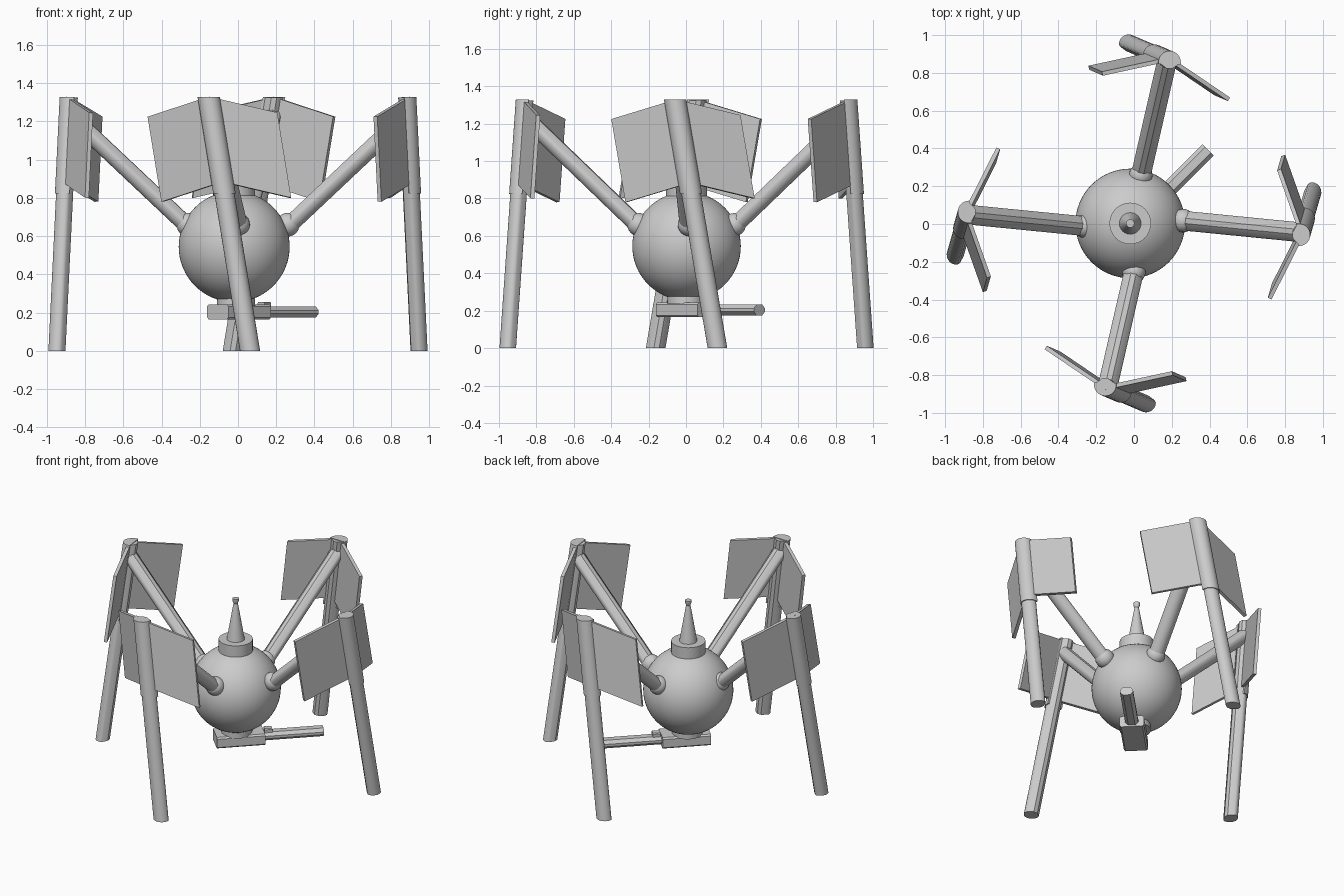
import bpy, bmesh, math
from mathutils import Vector, Matrix

if "Cube" in bpy.data.objects:
    bpy.data.objects.remove(bpy.data.objects["Cube"])

grey = bpy.data.materials.new("light grey")
grey.diffuse_color = (0.6, 0.6, 0.6, 1)
grey.use_nodes = True
grey.node_tree.nodes["Principled BSDF"].inputs["Base Color"].default_value = grey.diffuse_color


def finish(name, bm, matrix=Matrix(), angle=35):
    bmesh.ops.recalc_face_normals(bm, faces=bm.faces)
    bm.transform(matrix)
    mesh = bpy.data.meshes.new(name)
    bm.to_mesh(mesh)
    bm.free()
    mesh.materials.append(grey)
    ob = bpy.data.objects.new(name, mesh)
    bpy.context.collection.objects.link(ob)
    bpy.ops.object.select_all(action='DESELECT')
    ob.select_set(True)
    bpy.context.view_layer.objects.active = ob
    bpy.ops.object.shade_smooth_by_angle(angle=math.radians(angle))
    return ob


def loft(bm, rings):
    """Closed skin through rings of equal point count, capped at both ends."""
    vs = [[bm.verts.new(p) for p in r] for r in rings]
    n = len(vs[0])
    for a, b in zip(vs, vs[1:]):
        for i in range(n):
            bm.faces.new((a[i], a[(i + 1) % n], b[(i + 1) % n], b[i]))
    bm.faces.new(vs[0][::-1])
    bm.faces.new(vs[-1])


def prism(name, profile, a, b, up, matrix=Matrix(), level=False):
    """Sweep a (side, up) profile from a to b; level ends are cut horizontally."""
    a, b = Vector(a), Vector(b)
    axis = (b - a).normalized()
    side = axis.cross(Vector(up)).normalized()
    top = side.cross(axis)
    rings = []
    for end in (a, b):
        ring = [end + side * s + top * t for s, t in profile]
        if level:
            ring = [p - axis * ((p.z - end.z) / axis.z) for p in ring]
        rings.append(ring)
    bm = bmesh.new()
    loft(bm, rings)
    return finish(name, bm, matrix)


def turned(name, profile, centre, segs=32):
    """Stack of circles from (radius, z) pairs."""
    bm = bmesh.new()
    loft(bm, [[(r * math.cos(2 * math.pi * i / segs), r * math.sin(2 * math.pi * i / segs), z)
               for i in range(segs)] for r, z in profile])
    return finish(name, bm, Matrix.Translation(centre))


def ball(name, radius, centre, matrix=Matrix(), segs=48):
    bm = bmesh.new()
    bmesh.ops.create_uvsphere(bm, u_segments=segs, v_segments=segs // 2, radius=radius)
    return finish(name, bm, matrix @ Matrix.Translation(centre))


def half_round(r, n=14):
    return [(r * math.cos(math.pi * i / n), -r * math.sin(math.pi * i / n)) for i in range(n + 1)]


# Body, collar and spire
ball("body", 0.29, (-0.02, 0.003, 0.545), segs=64)
turned("collar", [(0.11, 0.79), (0.11, 0.893)], (-0.02, 0.003, 0))
turned("spire", [(0.058, 0.89), (0.017, 1.13), (0.013, 1.145), (0.022, 1.165), (0.022, 1.18)],
       (-0.02, 0.003, 0), 24)

# Leg section: round outside, chamfered ridge inside
BEAM = half_round(0.052) + [(-0.046, 0.012), (-0.014, 0.036), (0.014, 0.036), (0.046, 0.012)]
SLEEVE = half_round(0.058) + [(-0.058, 0.012), (0.058, 0.012)]

HUB = Vector((-0.018, -0.255, 0.66))
KNEE = Vector((-0.171, -0.855, 1.328))
FOOT = Vector((0.045, -0.948, 0))
SLOPE = (FOOT - KNEE) / KNEE.z          # leg travel per unit of height


def leg(label, turn, cx):
    m = Matrix.Translation((cx, 0.003, 0)) @ Matrix.Rotation(math.radians(turn), 4, 'Z')
    ball(label + "_hip_joint", 0.062, HUB, m, 24)
    prism(label + "_arm", BEAM, HUB, KNEE + SLOPE * 0.085, (0, 0, 1), m)
    prism(label + "_shin", BEAM, KNEE + SLOPE * 0.004, FOOT, (0, 1, 0), m, True)
    prism(label + "_sleeve", SLEEVE, KNEE, KNEE + SLOPE * 0.505, (0, 1, 0), m, True)
    # Pair of shields running parallel to the shin
    for part, tip in (("left", (-0.485, -0.657, 1.225)), ("right", (0.185, -0.793, 1.245))):
        tip, drop = Vector(tip), SLOPE * 0.445
        root = KNEE + Vector((0, -0.015, 0))
        n = (tip - root).cross(drop).normalized() * 0.011
        quad = [root, tip, tip + drop, root + drop]
        bm = bmesh.new()
        loft(bm, [[p - n for p in quad], [p + n for p in quad]])
        finish(label + "_" + part + "_shield", bm, m)


leg("front", 0, 0.018)
leg("right", 97.3, 0.005)
leg("back", 180, 0.018)
leg("left", 277.3, -0.005)

# Gun slung under the body, pointing diagonally
diag = Matrix.Rotation(math.radians(45), 4, 'Z')
turned("gun_mount", [(0.1, 0.235), (0.1, 0.275)], (-0.01, 0, 0))


def bar(name, x0, x1, w, z0, z1, c):
    """Bar along the gun axis with chamfered long edges."""
    h, mid = (z1 - z0) / 2, (z0 + z1) / 2
    pts = [(w, h - c), (w - c, h), (c - w, h), (-w, h - c),
           (-w, c - h), (c - w, -h), (w - c, -h), (w, c - h)]
    prism(name, pts, (x0, 0, mid), (x1, 0, mid), (0, 0, 1), diag)


bar("gun_housing", -0.15, 0.165, 0.078, 0.165, 0.243, 0.01)
bar("gun_barrel", 0.15, 0.555, 0.042, 0.175, 0.232, 0.02)
bar("gun_sight", 0.17, 0.22, 0.025, 0.22, 0.256, 0.006)
